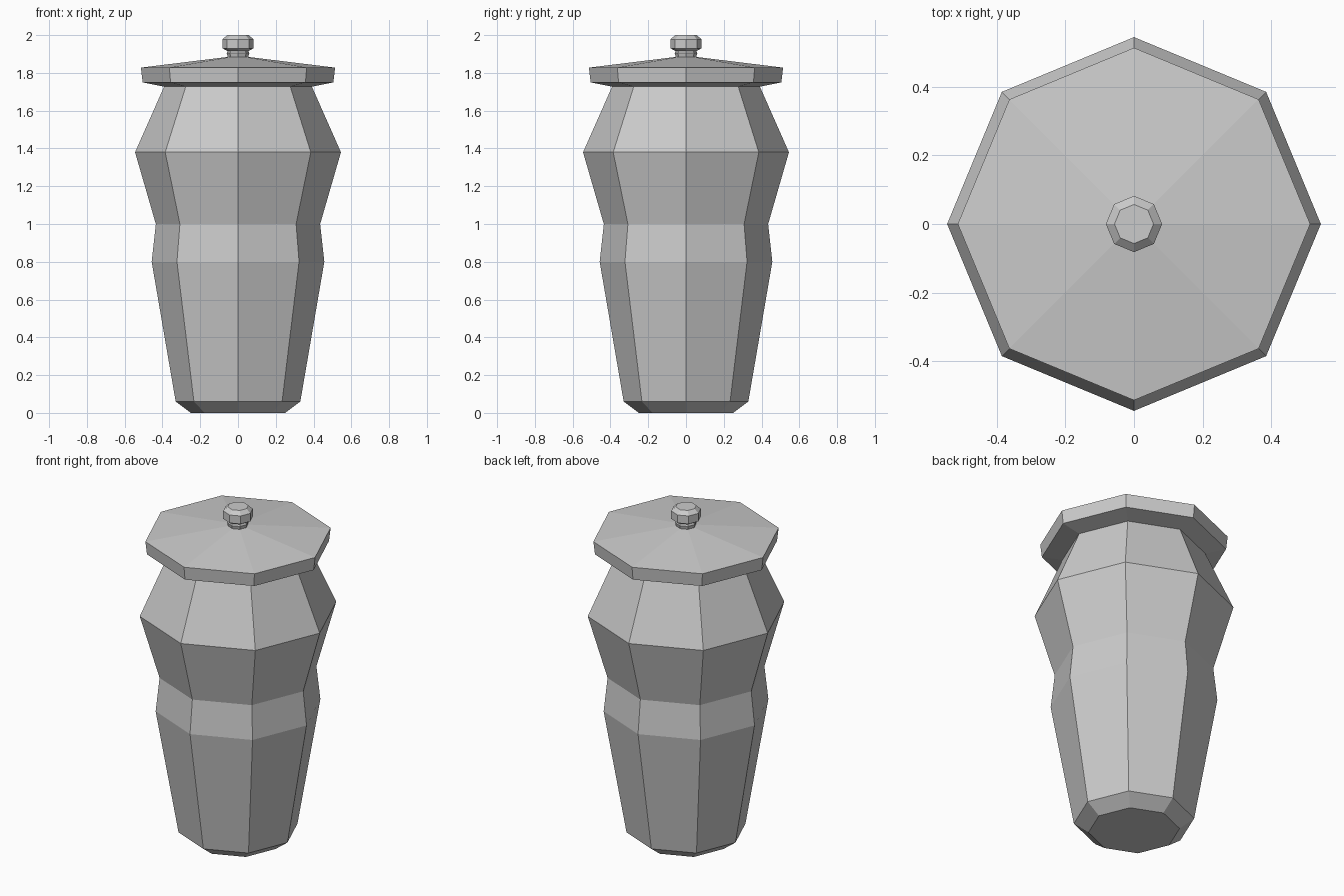
import bpy, math

cube = bpy.data.objects.get("Cube")
if cube:
    bpy.data.objects.remove(cube, do_unlink=True)

SIDES = 8

grey = bpy.data.materials.new("plain_grey")
grey.use_nodes = True
colour = (0.6, 0.6, 0.6, 1)
grey.diffuse_color = colour
grey.node_tree.nodes["Principled BSDF"].inputs["Base Color"].default_value = colour


def lathe(name, profile):
    """Closed flat-shaded octagonal solid from (radius, height) rings, bottom to top."""
    verts, faces = [], []
    for radius, z in profile:
        for i in range(SIDES):
            a = math.tau * i / SIDES
            verts.append((radius * math.cos(a), radius * math.sin(a), z))
    for ring in range(len(profile) - 1):
        low, high = ring * SIDES, (ring + 1) * SIDES
        for i in range(SIDES):
            j = (i + 1) % SIDES
            faces.append((low + i, low + j, high + j, high + i))
    faces.append(tuple(reversed(range(SIDES))))
    faces.append(tuple(range(len(verts) - SIDES, len(verts))))
    mesh = bpy.data.meshes.new(name)
    mesh.from_pydata(verts, [], faces)
    mesh.materials.append(grey)
    obj = bpy.data.objects.new(name, mesh)
    bpy.context.collection.objects.link(obj)
    return obj


# Jar body: chamfered foot, waist band, wide shoulder, narrow neck
lathe("jar_body", [(0.25, 0), (0.33, 0.06), (0.457, 0.8), (0.435, 1.0),
                   (0.545, 1.38), (0.39, 1.73)])

# Lid: sloping underside, upright rim, shallow cone top
lathe("lid", [(0.38, 1.725), (0.505, 1.75), (0.514, 1.828), (0.05, 1.885)])

# Knob: short stem, flared collar, faceted ball
lathe("lid_knob", [(0.05, 1.87), (0.06, 1.905), (0.055, 1.915), (0.082, 1.93),
                   (0.082, 1.978), (0.057, 2.0)])
